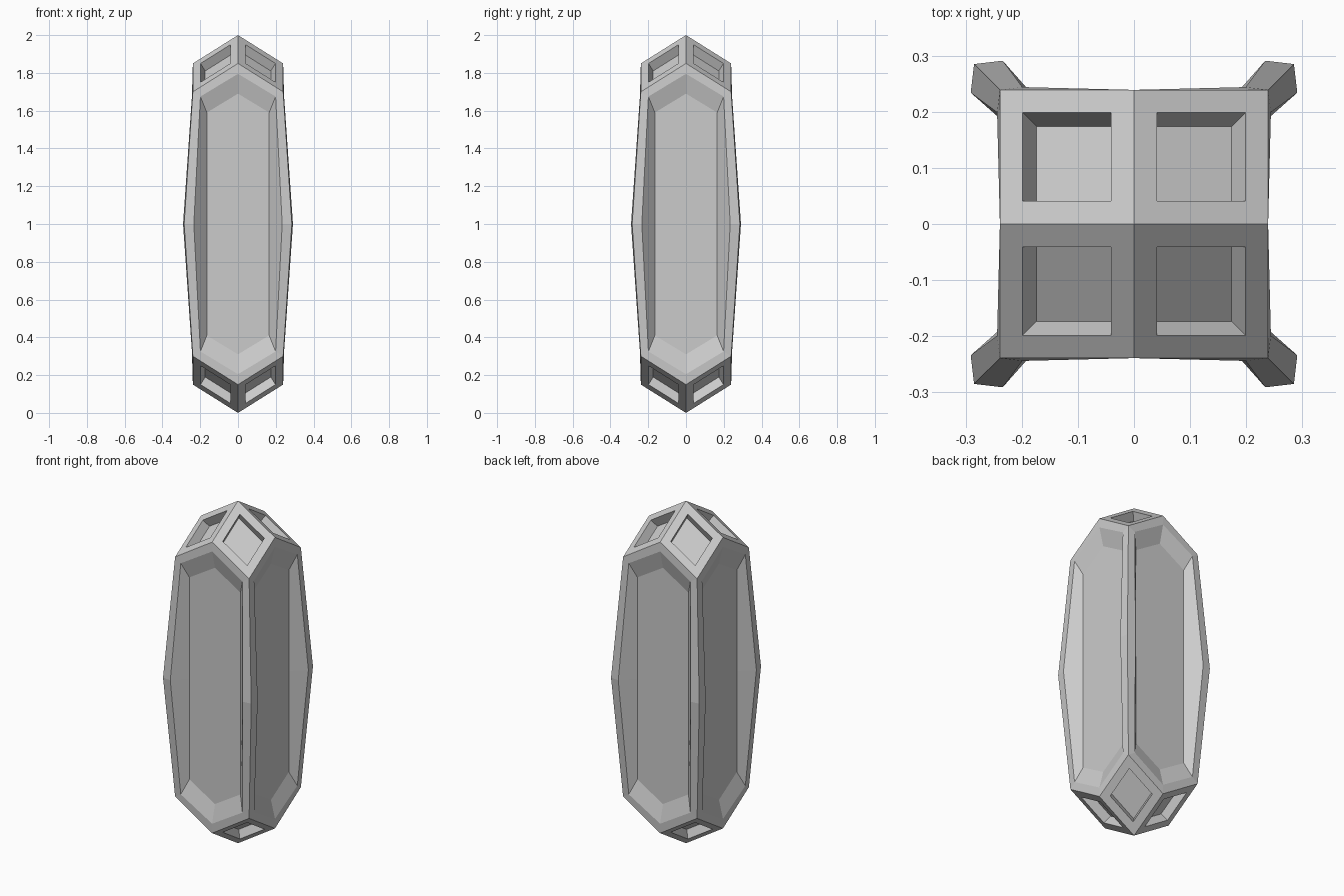
import bpy, bmesh
from math import pi
from mathutils import Matrix, Vector

if "Cube" in bpy.data.objects:
    bpy.data.objects.remove(bpy.data.objects["Cube"])

W = 0.239          # half width of the square shoulders
DROP = 0.15        # height lost per half-width on the pointed caps


def side_loop(apex, corner, mid):
    """Eight-point closed loop on the -y side, mirrored in x and about z = 1.
    Each argument is (x, y, height above the middle)."""
    def p(v, sx, sz):
        return Vector((v[0] * sx, v[1], 1 + v[2] * sz))
    return [p(apex, 1, 1), p(corner, 1, 1), p(mid, 1, 1), p(corner, 1, -1),
            p(apex, 1, -1), p(corner, -1, -1), p(mid, -1, 1), p(corner, -1, 1)]


def cap_loop(a, b, sink, up):
    """Rhombus of a pointed cap, inset from a to b and sunk along its normal."""
    n = Vector((DROP / W, DROP / W, 1)).normalized()
    pts = []
    for u, v in ((a, a), (b, a), (b, b), (a, b)):
        q = Vector((W * u, W * v, 1 - DROP * (u + v))) - n * sink
        pts.append(Vector((q.x, q.y, 1 + q.z * up)))
    return pts


def build(name, loop_sets, floors):
    """Bridge nested loops (or fill single ones) and repeat four times round z."""
    bm = bmesh.new()
    for loops in loop_sets:
        for k in range(4):
            rot = Matrix.Rotation(k * pi / 2, 3, 'Z')
            rings = [[bm.verts.new(rot @ p) for p in lp] for lp in loops]
            if floors:
                bm.faces.new(rings[0])
            for r, s in zip(rings, rings[1:]):
                for i in range(len(r)):
                    j = (i + 1) % len(r)
                    bm.faces.new((r[i], r[j], s[j], s[i]))
    bmesh.ops.remove_doubles(bm, verts=bm.verts, dist=1e-4)
    bmesh.ops.recalc_face_normals(bm, faces=bm.faces)
    if floors:  # loose panels must all face outward
        for f in bm.faces:
            if f.normal.dot(f.calc_center_median() - Vector((0, 0, 1))) < 0:
                f.normal_flip()
    me = bpy.data.meshes.new(name)
    bm.to_mesh(me)
    bm.free()
    bpy.context.collection.objects.link(bpy.data.objects.new(name, me))


# Long side: outer edge, inner rim, recessed panel outline
side = [side_loop((0, -W, 0.85), (W, -W, 0.70), (0.285, -0.285, 0)),
        side_loop((0, -W, 0.795), (0.199, -0.244, 0.675), (0.234, -0.291, 0)),
        side_loop((0, -0.213, 0.69), (0.165, -0.213, 0.59), (0.165, -0.213, 0))]
# Pointed caps: outer edge, inner rim, sunk panel outline
caps = [[cap_loop(0, 1, 0, s), cap_loop(0.17, 0.83, 0, s),
         cap_loop(0.17, 0.83, 0.053, s)] for s in (1, -1)]

# Outer ribs with the recess walls
build("frame", [side] + caps, False)
# Flat panels at the bottom of every recess
build("panels", [[side[-1]]] + [[c[-1]] for c in caps], True)
